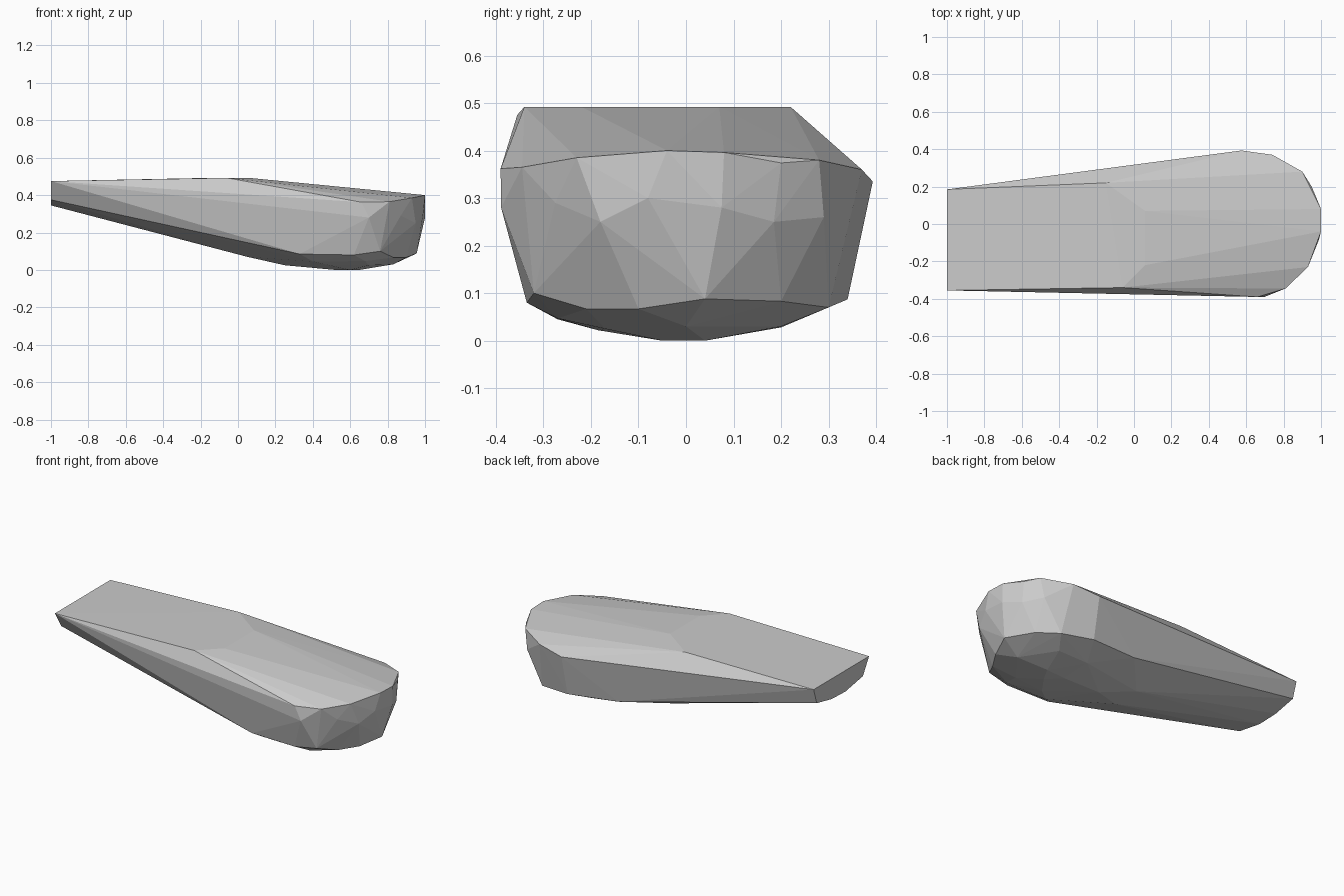
import bpy
import bmesh
from mathutils import Vector


def remove_default_cube():
    cube = bpy.data.objects.get("Cube")
    if cube is not None:
        bpy.data.objects.remove(cube, do_unlink=True)


def flat_material(name, value):
    material = bpy.data.materials.new(name)
    material.use_nodes = True
    colour = (value, value, value, 1)
    material.diffuse_color = colour
    shader = material.node_tree.nodes["Principled BSDF"]
    shader.inputs["Base Color"].default_value = colour
    shader.inputs["Roughness"].default_value = 0.8
    return material


def convex_body(name, outlines, material):
    """Wrap the section outlines in one faceted convex skin."""
    mesh = bpy.data.meshes.new(name)
    body = bmesh.new()
    for outline in outlines:
        for point in outline:
            body.verts.new(Vector(point))
    result = bmesh.ops.convex_hull(body, input=body.verts[:], use_existing_faces=False)
    leftovers = set(result["geom_interior"]) | set(result["geom_unused"])
    stray_verts = [item for item in leftovers if isinstance(item, bmesh.types.BMVert)]
    bmesh.ops.delete(body, geom=stray_verts, context="VERTS")
    bmesh.ops.recalc_face_normals(body, faces=body.faces[:])
    for face in body.faces:
        face.smooth = False
    body.to_mesh(mesh)
    body.free()
    mesh.materials.append(material)
    created = bpy.data.objects.new(name, mesh)
    bpy.context.collection.objects.link(created)
    return created


def at_x(x, profile):
    return [(x, y, z) for y, z in profile]


def at_z(z, profile):
    return [(x, y, z) for x, y in profile]


remove_default_cube()
stone_grey = flat_material("stone grey", 0.6)

# Narrow cut end: flat top edge with a rounded underside
narrow_end = at_x(-1, [(-.355, .475), (.185, .475), (.155, .38),
                       (.01, .35), (-.125, .345), (-.295, .375)])

# Flat upper plateau
plateau = at_z(.492, [(-.15, .22), (-.06, -.34), (.06, -.22), (.06, .07)])

# Upper rim around the blunt end
upper_rim = [(.575, .393, .335), (.74, .37, .36), (.9, .28, .38),
             (.95, .2, .374), (1, .08, .396), (1, -.04, .4),
             (.93, -.23, .385), (.81, -.345, .365), (.66, -.39, .362)]

# Facet corners halfway down the blunt end
waist = [(.7, -.389, .28), (.87, -.275, .29), (.95, -.18, .25),
         (.99, -.08, .3), (1, .075, .28), (.95, .185, .25), (.88, .29, .26)]

# Lower rim where the wall meets the belly
lower_rim = [(.33, -.335, .085), (.62, -.335, .08), (.76, -.32, .1),
             (.83, -.21, .067), (.9, -.1, .067), (.955, .04, .088),
             (.87, .2, .083), (.77, .3, .07), (.57, .34, .087), (.25, .3, .11)]

# Shallow rounded belly
belly = [(.05, -.1, .07), (.05, .08, .07), (.25, 0, .025),
         (.4, -.27, .045), (.68, -.27, .047), (.5, -.185, .022),
         (.7, -.17, .025), (.5, .2, .028), (.7, .2, .03), (.83, 0, .03)]
keel = at_z(0, [(.52, .03), (.65, .04), (.6, -.05)])

sections = [narrow_end, plateau, upper_rim, waist, lower_rim, belly, keel]
convex_body("wedge_stone", sections, stone_grey)
